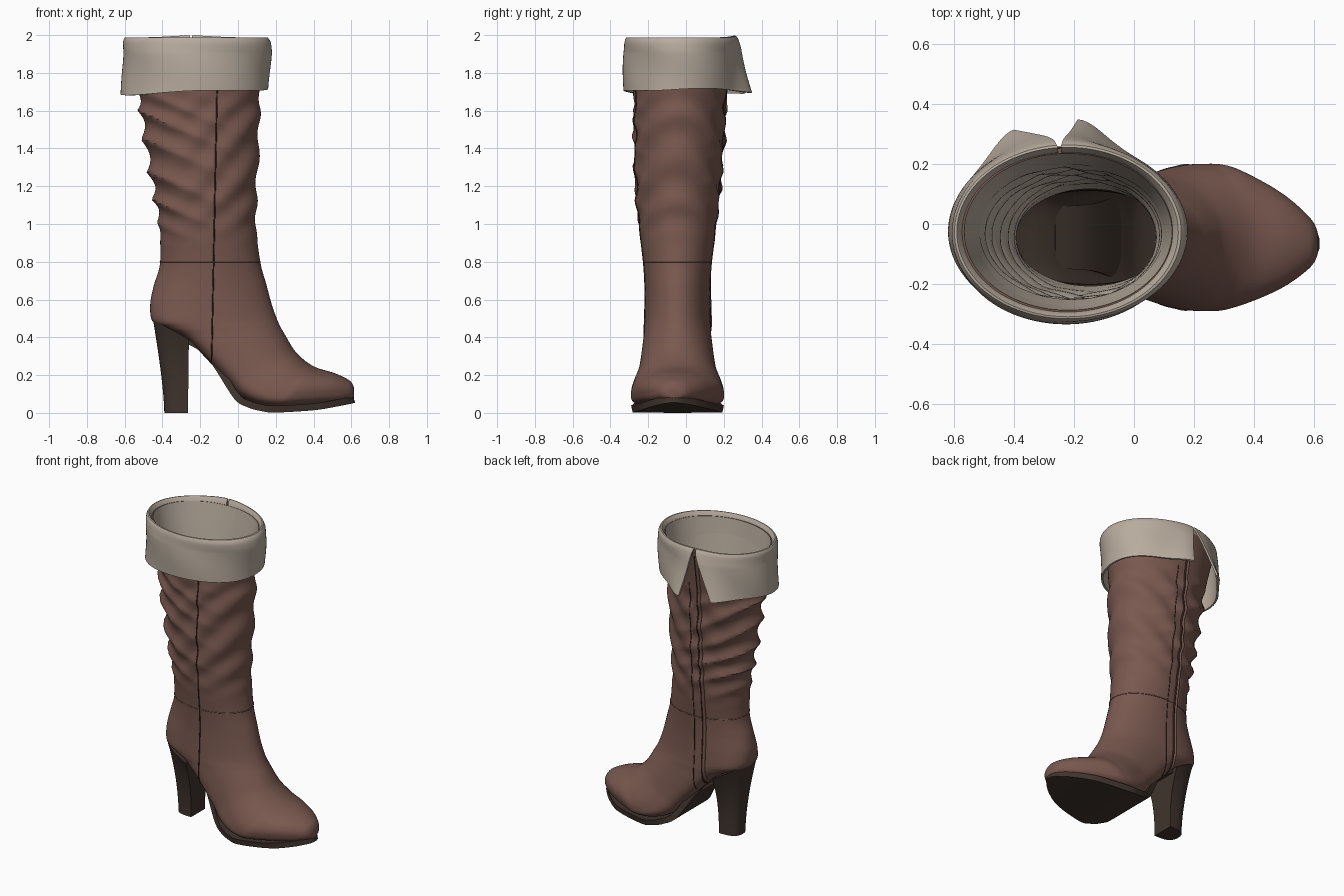
import bpy, bmesh
from math import sin, cos, pi, exp, copysign, hypot

if "Cube" in bpy.data.objects:
    bpy.data.objects.remove(bpy.data.objects["Cube"])


def material(name, rgb):
    m = bpy.data.materials.new(name)
    m.diffuse_color = (*rgb, 1)
    m.use_nodes = True
    m.node_tree.nodes["Principled BSDF"].inputs["Base Color"].default_value = m.diffuse_color
    return m


LEATHER = material("leather", (0.19, 0.098, 0.078))
LINING = material("lining", (0.48, 0.41, 0.34))
DARK = material("dark_sole", (0.05, 0.034, 0.026))
SEAM = material("seam", (0.04, 0.022, 0.018))


def spline(rows, step):
    """Catmull-Rom through rows of numbers, resampled to a step."""
    out = []
    for i in range(len(rows) - 1):
        a, b, c, d = (rows[max(i - 1, 0)], rows[i], rows[i + 1],
                      rows[min(i + 2, len(rows) - 1)])
        n = max(1, round(max(abs(r - q) for q, r in zip(b, c)) / step))
        for j in range(n):
            t = j / n
            out.append([0.5 * (2 * q + (r - p) * t + (2 * p - 5 * q + 4 * r - s) * t * t
                               + (3 * q - p - 3 * r + s) * t ** 3)
                        for p, q, r, s in zip(a, b, c, d)])
    return out + [list(rows[-1])]


def loft(name, rings, mats, closed=True, caps=(False, False), thick=0):
    bm = bmesh.new()
    vs = [[bm.verts.new(p) for p in r] for r in rings]
    n = len(rings[0])
    for a, b in zip(vs, vs[1:]):
        for i in range(n if closed else n - 1):
            k = (i + 1) % n
            bm.faces.new((a[i], b[i], b[k], a[k]))
    if caps[0]:
        bm.faces.new(vs[0])
    if caps[1]:
        bm.faces.new(vs[-1][::-1])
    if all(caps):
        bmesh.ops.recalc_face_normals(bm, faces=bm.faces)
    me = bpy.data.meshes.new(name)
    bm.to_mesh(me)
    bm.free()
    for m in mats:
        me.materials.append(m)
    ob = bpy.data.objects.new(name, me)
    bpy.context.collection.objects.link(ob)
    bpy.ops.object.select_all(action='DESELECT')
    ob.select_set(True)
    bpy.context.view_layer.objects.active = ob
    if thick:
        s = ob.modifiers.new("thickness", 'SOLIDIFY')
        s.thickness, s.offset = thick, -1
        s.material_offset = len(mats) - 1
        bpy.ops.object.modifier_apply(modifier=s.name)
    bpy.ops.object.shade_smooth_by_angle(angle=0.65)


def tube(name, pts, radius, mat, cyclic=False):
    cu = bpy.data.curves.new(name, 'CURVE')
    cu.dimensions, cu.bevel_depth, cu.bevel_resolution = '3D', radius, 1
    sp = cu.splines.new('POLY')
    sp.points.add(len(pts) - 1)
    for q, p in zip(sp.points, pts):
        q.co = (*p, 1)
    sp.use_cyclic_u = cyclic
    cu.materials.append(mat)
    bpy.context.collection.objects.link(bpy.data.objects.new(name, cu))


def foot_centre(x):
    return -0.045 - 0.1 * max(0, x - 0.42)


# Shaft: height, front x, back x, half width
SHAFT = [(1.96, 0.145, -0.585, 0.28), (1.7, 0.115, -0.53, 0.245), (1.5, 0.112, -0.505, 0.24),
         (1.2, 0.1, -0.455, 0.225), (1.0, 0.095, -0.42, 0.205), (0.8, 0.118, -0.412, 0.18)]
# Foot: slices fanning from the ankle to the toe, front x,z / back x,z / half width
FOOT = [(0.15, 0.68, -0.447, 0.67, 0.172), (0.18, 0.57, -0.465, 0.57, 0.172),
        (0.205, 0.5, -0.453, 0.485, 0.174), (0.225, 0.455, -0.39, 0.45, 0.176),
        (0.245, 0.42, -0.26, 0.38, 0.18), (0.28, 0.36, -0.07, 0.18, 0.2),
        (0.3, 0.33, 0, 0.1, 0.218), (0.33, 0.298, 0.08, 0.052, 0.237),
        (0.37, 0.265, 0.17, 0.033, 0.246), (0.42, 0.238, 0.27, 0.033, 0.236),
        (0.52, 0.207, 0.46, 0.05, 0.163), (0.595, 0.168, 0.585, 0.066, 0.082),
        (0.615, 0.13, 0.613, 0.08, 0.035)]
N = 96


def wrinkle(x, z, t):
    env = max(0.0, min(1, (z - 0.88) / 0.25, (1.74 - z) / 0.15))
    back = (0.5 - 0.5 * cos(t)) ** 1.5
    a = 1 - 2 * abs(sin(pi * (z + 0.45 * x + 0.02 * sin(9 * z + t)) / 0.135))
    b = sin(2 * pi * (z - 0.95 * x + 0.03 * sin(7 * z)) / 0.2)
    return env * (0.017 * back * a + 0.009 * (1 - back) * b)


def upper_ring(r):
    fx, fz, bx, bz, hw = r
    yc = foot_centre(fx) + 0.025 * max(0, bz - 1.2)
    p = min(1, max(0.55, 0.55 + 1.5 * (bz - 0.38)) + 5 * max(0, bx - 0.53))  # squareness of sole side
    m = min(0.5, 0.3 + 0.35 * abs(bx - 0.17))  # where the slice is widest
    pts = []
    for i in range(N):
        t = 2 * pi * i / N
        u, v = cos(t), sin(t)
        if u < 0:
            u, v = -abs(u) ** p, copysign(abs(v) ** p, v)
        k = m + u * ((1 - m) if u > 0 else m)
        x, z = bx + k * (fx - bx), bz + k * (fz - bz)
        w = wrinkle(x, z, t)
        pts.append((x + w * cos(t), yc + hw * v + w * sin(t), z))
    return pts


rows = spline([(f, z, b, z, h) for z, f, b, h in SHAFT] + FOOT, 0.016)
rings = [upper_ring(r) for r in rows]
ankle = next(i for i, r in enumerate(rows) if r[1] <= 0.8001)
loft("shaft", rings[:ankle + 1], [LEATHER, LINING], thick=0.018)
loft("foot_upper", rings[ankle:], [LEATHER, DARK], caps=(False, True), thick=0.016)


# Seams follow the upper where each ring crosses a given x on one side
def seam_points(side, x_at, z_top):
    pts = []
    for r, row in zip(rings, rows):
        if row[1] > z_top:
            continue
        for i in range(N):
            a, b = r[i], r[(i + 1) % N]
            x0 = x_at(a[2])
            if ((a[0] - x0) * (b[0] - x0) <= 0 and a[0] != b[0]
                    and (a[1] - foot_centre(row[0])) * side > row[4] * 0.4):
                f = (x0 - a[0]) / (b[0] - a[0])
                pts.append([a[k] + f * (b[k] - a[k]) for k in range(3)])
                break
    return pts


tube("outer_side_seam", seam_points(-1, lambda z: -0.145 + 0.02 * z, 1.74), 0.004, SEAM)
tube("zip_placket", seam_points(1, lambda z: -0.21 - 0.02 * z, 1.95), 0.011, LEATHER)
tube("zip_edge", seam_points(1, lambda z: -0.197 - 0.02 * z, 1.95), 0.006, SEAM)
tube("zip_stitch", seam_points(1, lambda z: -0.14 - 0.02 * z, 1.74), 0.003, SEAM)
tube("ankle_seam", rings[ankle], 0.003, LEATHER, True)

# Folded cuff, split on the inner side: front x, back x, half depth, z, fold-down amount
CUFF = [(0.1, -0.515, 0.225, 1.72, 0), (0.13, -0.575, 0.268, 1.965, 0),
        (0.148, -0.592, 0.283, 1.988, 0), (0.166, -0.607, 0.296, 1.975, 0.05),
        (0.174, -0.612, 0.303, 1.92, 0.2), (0.163, -0.618, 0.303, 1.7, 1)]


def cuff_ring(r, n=130):
    xf, xb, ry, z, k = r
    start, end = 1.66 + 0.38 * k, 1.63 - 0.16 * k + 2 * pi
    pts = []
    for i in range(n):
        t = start + (end - start) * i / (n - 1)
        d = min(t - start, end - t)
        w = 0.007 * sin(3 * t + 14 * z) * min(1, 4 * k) * (1 - k * 0.5)
        pts.append(((xf + xb) / 2 + ((xf - xb) / 2 + w) * cos(t),
                    -0.027 + (ry + w) * sin(t) + 0.075 * k * exp(-(d / 0.28) ** 2),
                    z + k * (0.014 * cos(t) + 0.006 * sin(3 * t))
                    + 0.01 * exp(-(d / 0.4) ** 2) * (1 - k)))
    return pts


loft("cuff", [cuff_ring(r) for r in spline(CUFF, 0.03)], [LINING], closed=False, thick=0.012)

# Sole: bottom x, z and half width; thickened along the curve's normal
SOLE = spline([(-0.28, 0.372, 0.105), (-0.2, 0.325, 0.108), (-0.13, 0.245, 0.122),
               (-0.02, 0.075, 0.181), (0.05, 0.03, 0.215), (0.12, 0.01, 0.236),
               (0.2, 0.002, 0.243), (0.4, 0.014, 0.2), (0.52, 0.033, 0.133),
               (0.6, 0.049, 0.055), (0.62, 0.054, 0.016)], 0.012)
sole_rings = []
for i, (x, z, h) in enumerate(SOLE):
    a, b = SOLE[max(i - 1, 0)], SOLE[min(i + 1, len(SOLE) - 1)]
    dx, dz = b[0] - a[0], b[1] - a[1]
    s = 0.036 / hypot(dx, dz)
    tx, tz, c, e = x - dz * s, z + dx * s, foot_centre(x), 0.97 * h
    sole_rings.append([(x, c - e, z), (x, c + e, z), (tx, c + h, tz), (tx, c - h, tz)])
loft("sole", sole_rings, [DARK], caps=(True, True))


# Heel: D-shaped sections, flat at the front, cut to the slope of the heel seat
def heel_ring(f):
    back, front, hw = -0.39 - 0.06 * f ** 1.5, -0.265 + 0.005 * f, 0.074 + 0.068 * f ** 2.5
    pts = []
    for i in range(25):
        t = -pi / 2 + pi * i / 24
        x = front - (front - back) * abs(cos(t)) ** 0.6
        y = -0.046 + hw * copysign(abs(sin(t)) ** 0.8, t)
        pts.append((x, y, f * (0.39 + (-0.26 - x) * 0.55)))
    return pts


loft("heel", [heel_ring(i / 10) for i in range(11)], [DARK], caps=(True, True))
